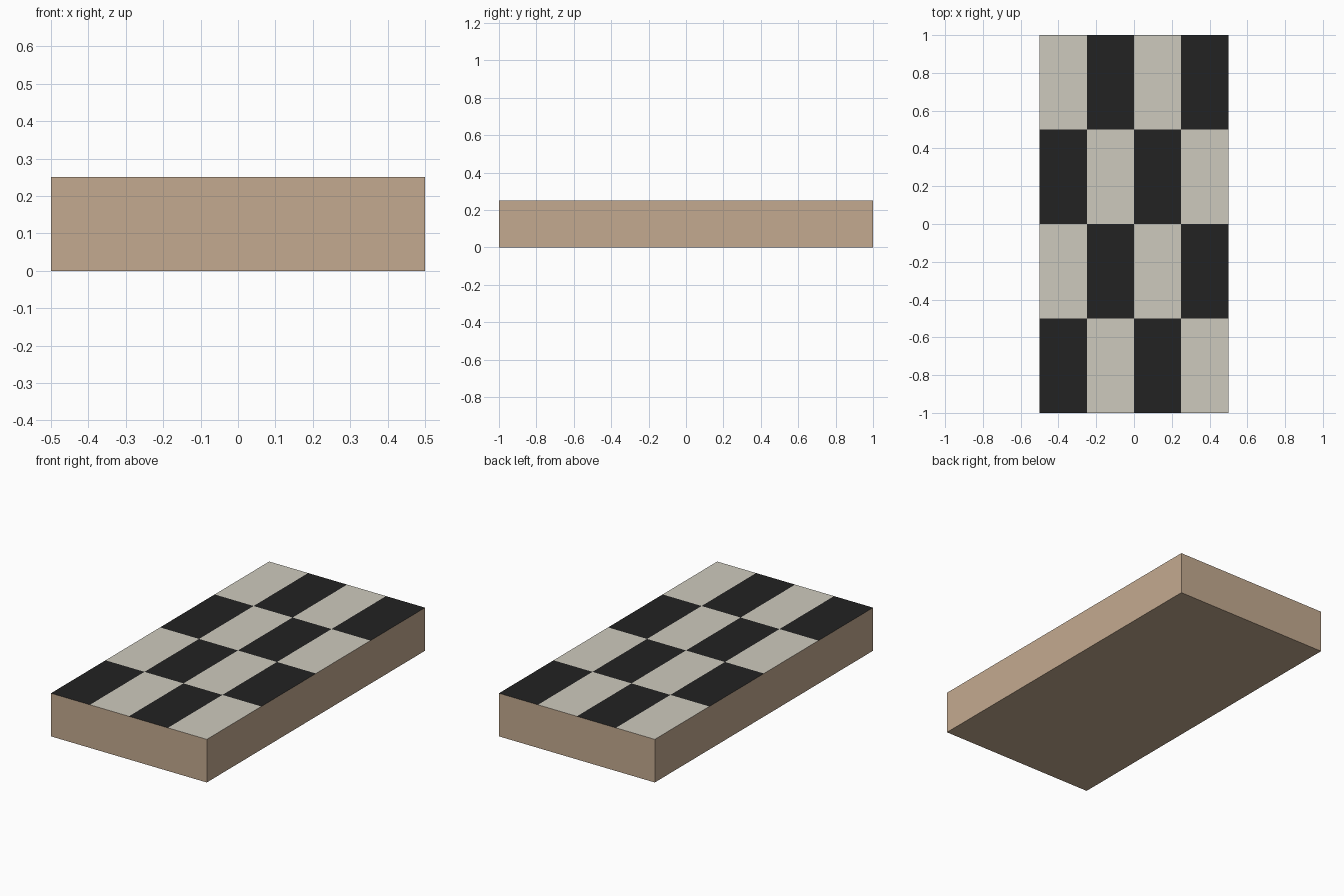
import bpy, bmesh

if "Cube" in bpy.data.objects:
    bpy.data.objects.remove(bpy.data.objects["Cube"])

W, L, H = 1.0, 2.0, 0.25   # board size
N = 4                      # squares per side


def material(name, srgb):
    lin = [((c / 255 + 0.055) / 1.055) ** 2.4 for c in srgb]
    m = bpy.data.materials.new(name)
    m.diffuse_color = (*lin, 1)
    m.use_nodes = True
    m.node_tree.nodes["Principled BSDF"].inputs["Base Color"].default_value = m.diffuse_color
    return m


# Block: cube standing on the ground
bm = bmesh.new()
bmesh.ops.create_cube(bm, size=1)
for v in bm.verts:
    v.co = (v.co.x * W, v.co.y * L, (v.co.z + 0.5) * H)

# Cut the block into a grid along both directions
for i in range(1, N):
    for axis, size in ((0, W), (1, L)):
        co, no = [0, 0, 0], [0, 0, 0]
        co[axis], no[axis] = (i / N - 0.5) * size, 1
        bmesh.ops.bisect_plane(bm, geom=bm.verts[:] + bm.edges[:] + bm.faces[:],
                               plane_co=co, plane_no=no)

# Checker colours on the top faces, wood everywhere else
bm.normal_update()
for f in bm.faces:
    if f.normal.z > 0.5:
        c = f.calc_center_median()
        col, row = int((c.x / W + 0.5) * N), int((c.y / L + 0.5) * N)
        f.material_index = 1 + (col + row) % 2

mesh = bpy.data.meshes.new("checkered_board")
bm.to_mesh(mesh)
bm.free()
for m in (material("wood", (196, 170, 144)),
          material("black_square", (34, 34, 34)),
          material("cream_square", (206, 202, 189))):
    mesh.materials.append(m)
board = bpy.data.objects.new("checkered_board", mesh)
bpy.context.collection.objects.link(board)
